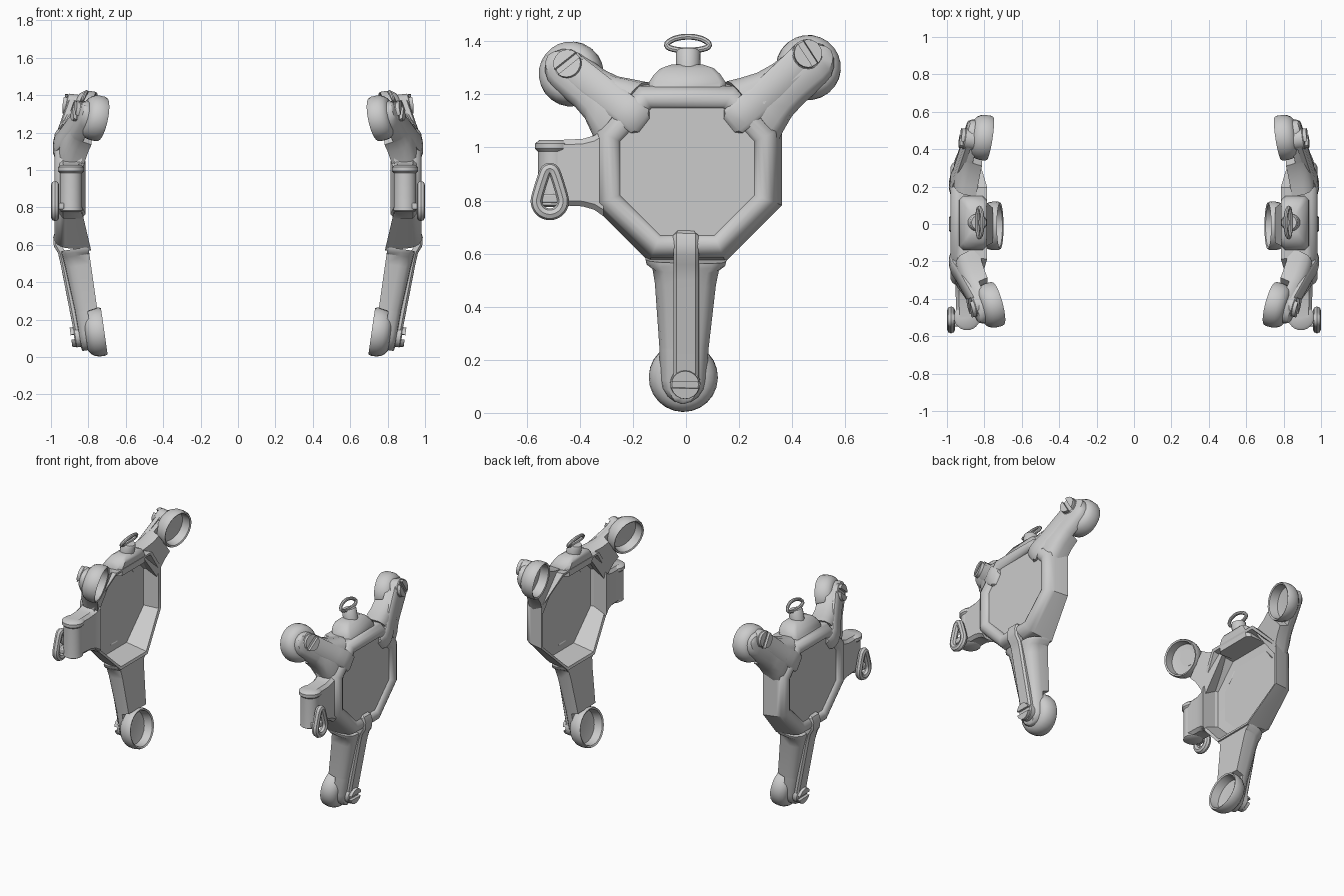
import bpy, bmesh, math
from mathutils import Vector

if "Cube" in bpy.data.objects:
    bpy.data.objects.remove(bpy.data.objects["Cube"])

grey = bpy.data.materials.new("plain_grey")
grey.use_nodes = True
COLOUR = (0.6, 0.6, 0.6, 1)
grey.diffuse_color = COLOUR
grey.node_tree.nodes["Principled BSDF"].inputs["Base Color"].default_value = COLOUR


def finish(name, bm, bevel=0, angle=40):
    """Turn a bmesh into a shaded object mirrored to both sides."""
    bmesh.ops.recalc_face_normals(bm, faces=bm.faces)
    mesh = bpy.data.meshes.new(name)
    bm.to_mesh(mesh)
    bm.free()
    mesh.materials.append(grey)
    obj = bpy.data.objects.new(name, mesh)
    bpy.context.collection.objects.link(obj)
    bpy.ops.object.select_all(action='DESELECT')
    obj.select_set(True)
    bpy.context.view_layer.objects.active = obj
    bpy.ops.object.shade_smooth_by_angle(angle=math.radians(angle))
    if bevel:
        mod = obj.modifiers.new("Rounded", 'BEVEL')
        mod.width, mod.segments = bevel, 2
    obj.modifiers.new("Pair", 'MIRROR').use_mirror_merge = False


def loft(name, rings, cyclic=False, caps=True, **kw):
    """Skin a row of closed rings."""
    bm = bmesh.new()
    rows = [[bm.verts.new(p) for p in ring] for ring in rings]
    n = len(rows[0])
    for a, b in zip(rows, rows[1:] + (rows[:1] if cyclic else [])):
        for i in range(n):
            j = (i + 1) % n
            bm.faces.new((a[i], a[j], b[j], b[i]))
    if caps and not cyclic:
        bm.faces.new(rows[0])
        bm.faces.new(rows[-1])
    finish(name, bm, **kw)


def circle(n):
    return [(math.cos(math.tau * i / n), math.sin(math.tau * i / n)) for i in range(n)]


def turned(name, centre, axis, hint, profile, n=24):
    """Round part from (radius, height) pairs along an axis."""
    u = (hint - axis * hint.dot(axis)).normalized()
    v = axis.cross(u)
    loft(name, [[centre + axis * h + (u * c + v * s) * r for c, s in circle(n)] for r, h in profile])


def wire_loop(name, points, radius):
    """Closed round wire, corners softened, lying roughly in the side plane."""
    pts = [Vector(p) for p in points]
    for _ in range(2):
        pts = [a.lerp(b, f) for a, b in zip(pts, pts[1:] + pts[:1]) for f in (0.25, 0.75)]
    rings = []
    for i, p in enumerate(pts):
        t = (pts[(i + 1) % len(pts)] - pts[i - 1]).normalized()
        n = (Vector((1, 0, 0)) - t * t.x).normalized()
        s = t.cross(n)
        rings.append([p + (n * c + s * d) * radius for c, d in circle(8)])
    loft(name, rings, cyclic=True)


# Octagonal housing: corner positions as (y, z) about the housing centre
MID = Vector((0.005, 0.91))
octagon = [(0.335, -0.12), (0.335, 0.15), (0.18, 0.315), (-0.18, 0.315),
           (-0.335, 0.15), (-0.335, -0.12), (-0.135, -0.32), (0.135, -0.32)]


def oct_ring(x, scale, lip=0):
    return [(x - (lip if abs(z) > 0.2 else 0), MID.x + y * scale, MID.y + z * scale) for y, z in octagon]


loft("housing_shell", [oct_ring(0.935, 0.74), oct_ring(0.93, 0.92), oct_ring(0.84, 1.01, 0.05),
                       oct_ring(0.835, 1.065, 0.05), oct_ring(0.925, 1.02), oct_ring(0.95, 0.995),
                       oct_ring(0.97, 0.955), oct_ring(0.98, 0.9), oct_ring(0.98, 0.84),
                       oct_ring(0.971, 0.785), oct_ring(0.958, 0.755), oct_ring(0.95, 0.75)], caps=False)
loft("side_panel", [oct_ring(0.935, 0.765), oct_ring(0.957, 0.765)])


def arm(name, base, tip, sections, end, cup_r, strap, strap_w, screw, slot_turn):
    """Tapered arm with an open cup at its tip, a strap and a slotted screw."""
    base, tip, screw = Vector(base), Vector(tip), Vector(screw)
    t = (tip - base).normalized()
    out = (Vector((1, 0, 0)) - t * t.x).normalized()
    side = t.cross(out)
    r, span, (w, h) = cup_r, (tip - base).length, end
    # Underside steps up over the cup, then the end rounds off around the screw
    rows = [(f * span, sw, sh, 0) for f, sw, sh in sections]
    rows += [(span - r * 0.97, w * 1.06, h * 1.03, 0), (span - r * 0.9, w * 1.05, h * 1.03, 0.052)]
    rows += [(span + w * math.sin(a), w * math.cos(a), h * (0.9 + 0.1 * math.cos(a)), 0.052)
             for a in (0, 0.4, 0.8, 1.15, 1.45)]
    arch = [(-1, 0), (-1, 0.5), (-0.9, 0.78), (-0.65, 0.95), (0, 1),
            (0.65, 0.95), (0.9, 0.78), (1, 0.5), (1, 0)]
    loft(name + "_arm", [[base + t * d + side * a * sw + out * max(b * sh, lift) for a, b in arch]
                         for d, sw, sh, lift in rows])
    turned(name + "_cup", tip, out, t,
           [(r * 0.5, 0.045), (r * 0.82, 0.04), (r * 0.88, -0.015), (r * 0.96, -0.02), (r, -0.008),
            (r, 0.02), (r * 0.96, 0.045), (r * 0.86, 0.066), (r * 0.7, 0.08), (r * 0.4, 0.085)])
    # Strap folded over the housing rim and running down the arm
    path = [Vector(p) for p in strap]
    rings = []
    for i, p in enumerate(path):
        d = (path[min(i + 1, len(path) - 1)] - path[max(i - 1, 0)]).normalized()
        up = side.cross(d)
        up *= 1 if up.dot(out) > 0 else -1
        sw = strap_w * (0.75 if i == 0 else 1)
        rings.append([p + side * a * sw + up * b
                      for a, b in ((-1, -0.03), (-1, -0.004), (-0.75, 0.007),
                                   (0.75, 0.007), (1, -0.004), (1, -0.03))])
    loft(name + "_strap", rings)
    # Screw boss and the two halves of its slotted head
    turned(name + "_screw", screw, out, t, [(0.057, -0.06), (0.057, 0.012), (0.05, 0.018)], 20)
    u = t * math.cos(slot_turn) + side * math.sin(slot_turn)
    v = out.cross(u)
    for k, sign in (("upper", 1), ("lower", -1)):
        half = [(0.053 * math.cos(a), sign * 0.053 * math.sin(a))
                for a in [math.radians(14 + 19 * i) for i in range(9)]]
        loft(f"{name}_screw_head_{k}", [[screw + out * z + v * p + u * q for p, q in half]
                                        for z in (0.01, 0.035)])


arm("lower", (0.80, 0, 0.585), (0.735, -0.01, 0.135),
    [(0, 0.152, 0.15), (0.04, 0.148, 0.15), (0.08, 0.125, 0.148), (0.2, 0.115, 0.142)], (0.088, 0.12),
    0.13, [(0.945, 0, 0.685), (0.97, 0, 0.672), (0.981, 0, 0.64), (0.978, 0, 0.595),
           (0.956, 0, 0.56), (0.942, 0, 0.5), (0.866, 0, 0.11)], 0.048, (0.858, -0.003, 0.11), 0)
arm("front", (0.835, -0.225, 1.115), (0.745, -0.43, 1.275),
    [(0, 0.15, 0.13), (0.15, 0.13, 0.135), (0.38, 0.1, 0.13)], (0.085, 0.12),
    0.122, [(0.95, -0.16, 1.085), (0.972, -0.172, 1.097), (0.981, -0.2, 1.12), (0.972, -0.235, 1.15),
            (0.945, -0.275, 1.18), (0.855, -0.435, 1.305)], 0.056, (0.845, -0.44, 1.31), 0.25)
arm("rear", (0.845, 0.24, 1.125), (0.79, 0.46, 1.3),
    [(0, 0.15, 0.125), (0.15, 0.13, 0.13), (0.38, 0.105, 0.125)], (0.09, 0.12),
    0.122, [(0.95, 0.165, 1.085), (0.972, 0.177, 1.097), (0.981, 0.205, 1.12), (0.974, 0.24, 1.15),
            (0.958, 0.275, 1.18), (0.9, 0.45, 1.345)], 0.056, (0.895, 0.455, 1.35), 0.1)

# Domed mount, post and hanging loop on top of the housing
rounded = [(0.7, -1), (1, -0.85), (1, 0.85), (0.7, 1), (-0.7, 1), (-1, 0.85), (-1, -0.85), (-0.7, -1)]
loft("top_mount", [[(x + a * w, MID.x + b * d, z) for a, b in rounded]
                   for z, x, w, d in ((1.2, 0.865, 0.075, 0.145), (1.245, 0.86, 0.072, 0.145),
                                      (1.275, 0.85, 0.065, 0.125), (1.298, 0.845, 0.055, 0.1),
                                      (1.312, 0.84, 0.035, 0.06))])
turned("top_post", Vector((0.845, 0.008, 1.29)), Vector((-0.2, 0, 1)).normalized(), Vector((1, 0, 0)),
       [(0.046, 0), (0.046, 0.07), (0.04, 0.078)], 16)
wire_loop("top_loop", [(0.838, -0.03, 1.365), (0.838, 0.045, 1.365), (0.83, 0.095, 1.38),
                       (0.815, 0.07, 1.408), (0.808, 0.008, 1.42), (0.815, -0.055, 1.408),
                       (0.83, -0.08, 1.38)], 0.011)

# Front bracket: flared web and an upright rounded barrel with end lips
loft("bracket_web", [[(x + a * w, y, 0.905 + b * h) for a, b in rounded]
                     for y, x, w, h in ((-0.31, 0.885, 0.07, 0.165), (-0.345, 0.89, 0.064, 0.14),
                                        (-0.39, 0.893, 0.06, 0.127), (-0.5, 0.893, 0.058, 0.122))])
turned("bracket_barrel", Vector((0.893, -0.498, 0.775)), Vector((0, 0, 1)), Vector((1, 0, 0)),
       [(0.05, 0), (0.062, 0.008), (0.06, 0.03), (0.06, 0.21), (0.07, 0.22), (0.07, 0.24), (0.055, 0.252)])

# Teardrop pull ring hanging on a small lug
drop = [(0.051 * math.cos(a), 0.051 * math.sin(a)) for a in [math.radians(160 + 22 * i) for i in range(11)]]
drop += [(0.024, 0.095), (0.012, 0.122), (-0.012, 0.122), (-0.024, 0.095)]
wire_loop("pull_ring", [(0.978, -0.513 + y, 0.798 + z) for y, z in drop], 0.022)
loft("pull_lug", [[(x, -0.513 + y, z) for y, z in ((-0.034, 0.79), (0.034, 0.79), (0.034, 0.825), (-0.034, 0.825))]
                  for x in (0.93, 0.978)], bevel=0.006)
